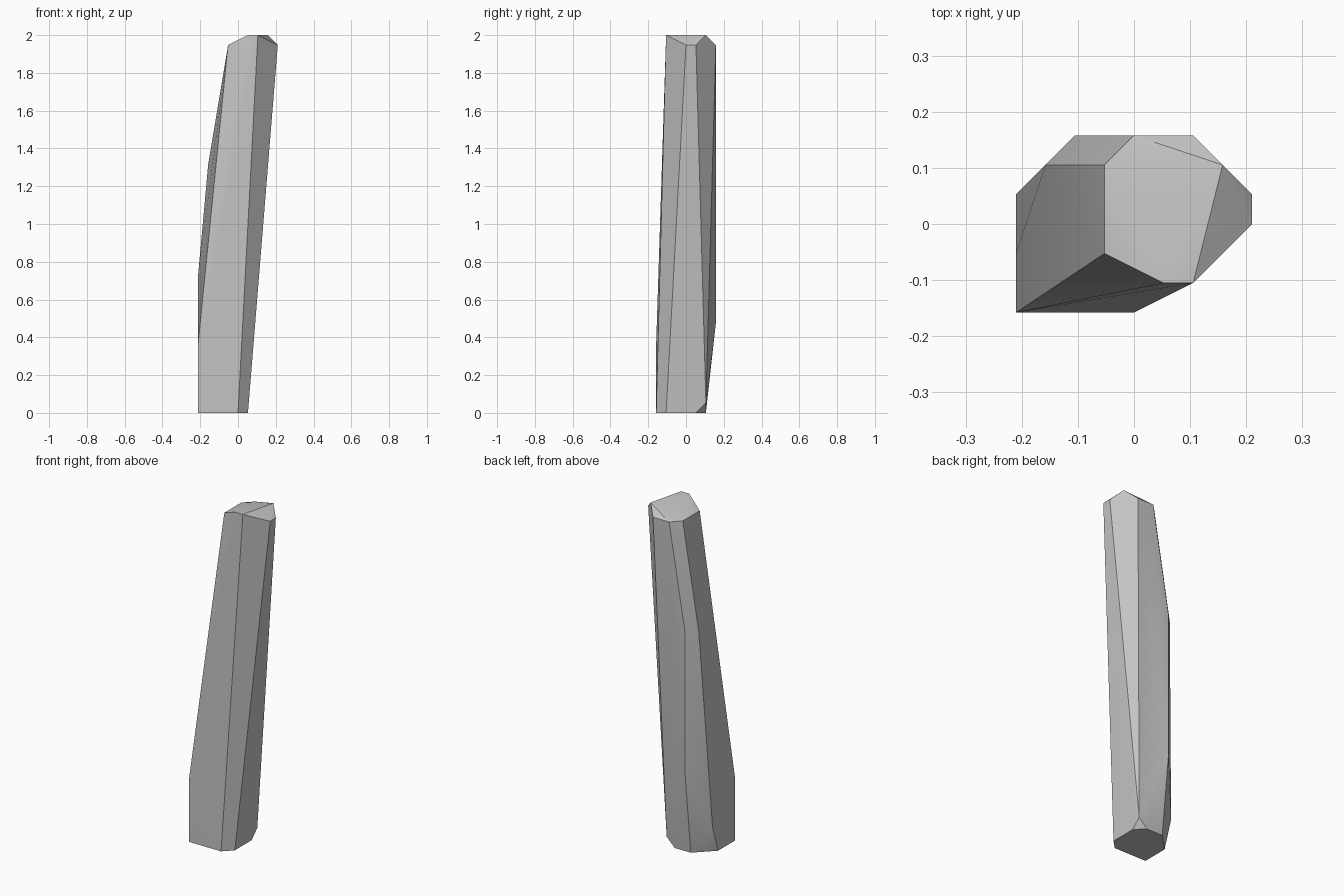
import bpy
import bmesh
import math

UNIT = 2 / 38  # chiselled corners sit on a regular grid

# Remove the default object
default_cube = bpy.data.objects.get("Cube")
if default_cube:
    bpy.data.objects.remove(default_cube, do_unlink=True)


def make_material(name, colour):
    material = bpy.data.materials.new(name)
    material.use_nodes = True
    material.diffuse_color = colour
    material.node_tree.nodes["Principled BSDF"].inputs["Base Color"].default_value = colour
    return material


def chiselled_stone(name, levels, material):
    """Wrap a convex faceted skin round corner points grouped by height."""
    bm = bmesh.new()
    for height, corners in levels:
        for x, y in corners:
            bm.verts.new((x * UNIT, y * UNIT, height * UNIT))
    hull = bmesh.ops.convex_hull(bm, input=bm.verts[:])
    unused = {v for key in ("geom_interior", "geom_unused") for v in hull[key]
              if isinstance(v, bmesh.types.BMVert)}
    bmesh.ops.delete(bm, geom=list(unused), context="VERTS")
    # Merge coplanar triangles into clean facets
    bmesh.ops.dissolve_limit(bm, angle_limit=math.radians(0.5),
                             verts=bm.verts[:], edges=bm.edges[:])
    bmesh.ops.recalc_face_normals(bm, faces=bm.faces[:])

    mesh = bpy.data.meshes.new(name)
    bm.to_mesh(mesh)
    bm.free()
    mesh.materials.append(material)
    stone = bpy.data.objects.new(name, mesh)
    bpy.context.collection.objects.link(stone)

    # Soft facets, sharp ridges
    bpy.ops.object.select_all(action="DESELECT")
    stone.select_set(True)
    bpy.context.view_layer.objects.active = stone
    bpy.ops.object.shade_smooth_by_angle(angle=math.radians(30))
    return stone


grey = make_material("stone_grey", (0.55, 0.55, 0.55, 1))

# Leaning pillar: foot, bulging flank, shoulder and top cap
levels = [
    (0, [(-4, -3), (0, -3), (1, -2), (1, 1), (0, 2), (-2, 2), (-4, 0)]),
    (1, [(1, 2)]),
    (3, [(-4, 1)]),
    (7, [(-4, -3)]),
    (9, [(-2, 3)]),
    (14, [(-4, -1)]),
    (25, [(-3, 2), (-2, 3)]),
    (37, [(-1, -1), (-1, 2), (0, 3), (2, 3), (4, 1), (4, 0)]),
    (38, [(1, -2), (2, -2), (3, 2)]),
]
chiselled_stone("stone_pillar", levels, grey)
